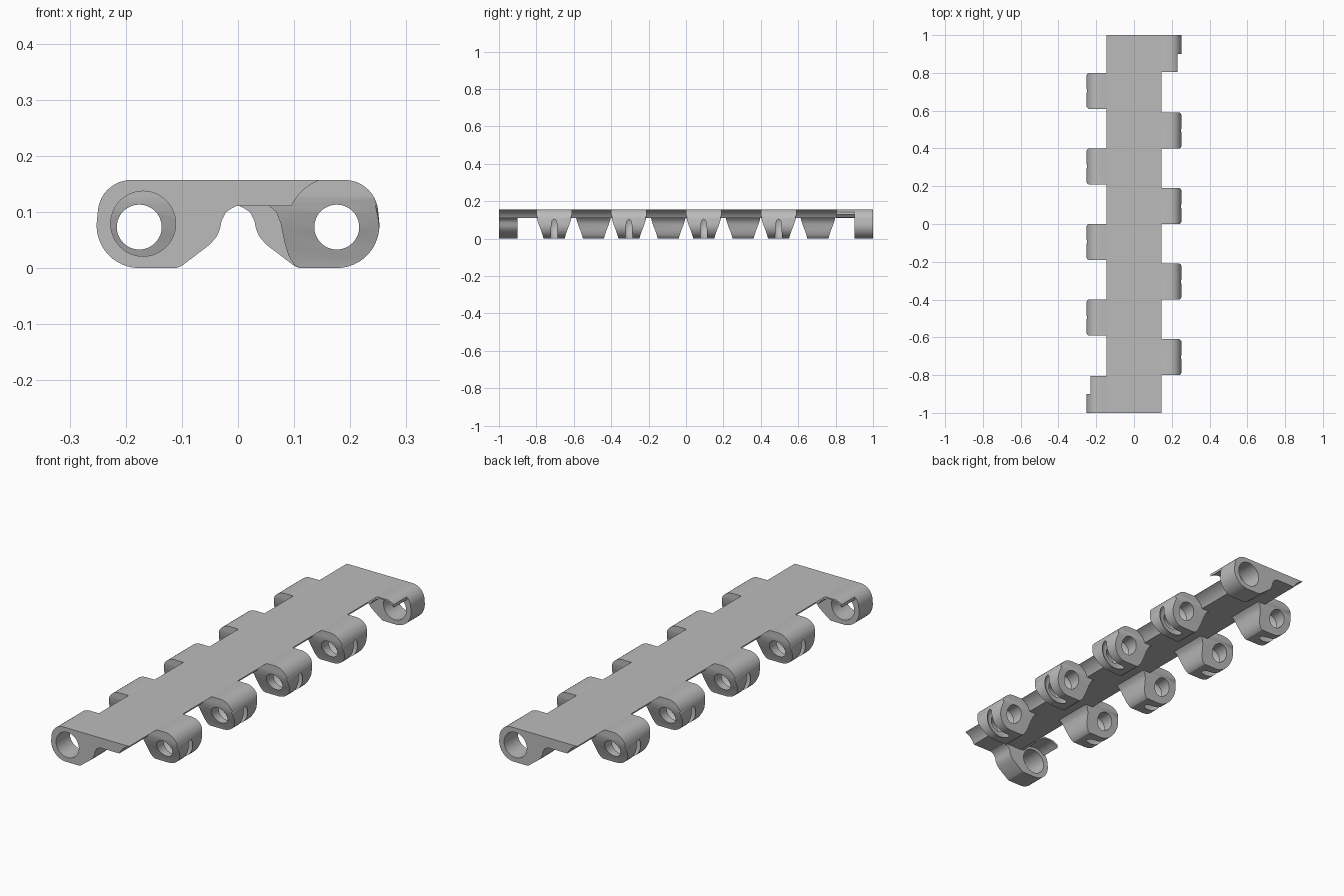
import bpy, bmesh
from math import pi, sin, cos, radians

cube = bpy.data.objects.get("Cube")
if cube:
    bpy.data.objects.remove(cube)

TOP = 0.157           # height of the flat top
AX, AZ = 0.176, 0.073  # hinge axis position

grey = bpy.data.materials.new("light grey")
grey.use_nodes = True
grey.diffuse_color = (0.5, 0.5, 0.5, 1)
grey.node_tree.nodes["Principled BSDF"].inputs["Base Color"].default_value = (0.5, 0.5, 0.5, 1)


def arc(cx, cz, r, a0, a1, n=12):
    angles = [radians(a0 + (a1 - a0) * i / n) for i in range(n + 1)]
    return [(cx + r * cos(a), cz + r * sin(a)) for a in angles]


def finish(name, bm):
    bmesh.ops.recalc_face_normals(bm, faces=bm.faces)
    mesh = bpy.data.meshes.new(name)
    bm.to_mesh(mesh)
    bm.free()
    mesh.materials.append(grey)
    obj = bpy.data.objects.new(name, mesh)
    bpy.context.collection.objects.link(obj)
    return obj


def prism(name, profile, lo, hi, axis="y"):
    """Extrude a closed profile along one axis."""
    place = {"x": lambda p, t: (t, p[0], p[1]),
             "y": lambda p, t: (p[0], t, p[1]),
             "z": lambda p, t: (p[0], p[1], t)}[axis]
    bm = bmesh.new()
    a = [bm.verts.new(place(p, lo)) for p in profile]
    b = [bm.verts.new(place(p, hi)) for p in profile]
    bm.faces.new(a)
    bm.faces.new(b[::-1])
    for i in range(len(a)):
        j = (i + 1) % len(a)
        bm.faces.new((a[i], a[j], b[j], b[i]))
    return finish(name, bm)


def lathe(name, rings, cx=AX, cz=AZ, n=48):
    """Solid of revolution about a hinge axis, from (y, radius) pairs."""
    bm = bmesh.new()
    loops = [[bm.verts.new((cx + r * cos(2 * pi * i / n), y, cz + r * sin(2 * pi * i / n)))
              for i in range(n)] for y, r in rings]
    for a, b in zip(loops, loops[1:]):
        for i in range(n):
            j = (i + 1) % n
            bm.faces.new((a[i], a[j], b[j], b[i]))
    bm.faces.new(loops[0])
    bm.faces.new(loops[-1][::-1])
    return finish(name, bm)


def carve(obj, cutters):
    """Apply boolean cutters in order, then delete them."""
    for cutter, operation in cutters:
        cutter.hide_render = True
        mod = obj.modifiers.new("cut", "BOOLEAN")
        mod.object, mod.operation, mod.solver = cutter, operation, "EXACT"
    deps = bpy.context.evaluated_depsgraph_get()
    mesh = bpy.data.meshes.new_from_object(obj.evaluated_get(deps))
    obj.modifiers.clear()
    obj.data = mesh
    for cutter, _ in cutters:
        bpy.data.objects.remove(cutter)


def smooth(obj):
    for p in obj.data.polygons:
        p.use_smooth = True
    obj.data.set_sharp_from_angle(angle=radians(30))


def copy(obj, name, y=0.0, turned=False):
    dup = bpy.data.objects.new(name, obj.data)
    dup.location.y = y
    dup.rotation_euler.z = pi if turned else 0
    bpy.context.collection.objects.link(dup)


# Spine: flat top, hollow flanks that clear the neighbouring knuckles
flank = arc(AX, AZ, 0.089, 110, 155)
spine = prism("spine", flank + [(-x, z) for x, z in reversed(flank)], -1, 1)
smooth(spine)

# Shared rounded outer outline, from top to bottom
upper = arc(0.19, 0.097, 0.06, 90, 8)
outline = [(0.1455, TOP)] + upper + arc(AX, 0.076, 0.076, 5, -90)
root = [(0.06, 0.13), (0.12, 0.15)]

# Forked knuckle: tapered cheeks, central slot and pin hole
neck = [(0.11, 0), (0.1, 0.006), (0.09, 0.022), (0.083, 0.045), (0.076, 0.08),
        (0.068, 0.1), (0.055, 0.111)]
fork = prism("right_fork_1", outline + neck + root, -0.095, 0.095)
side = [(0.095, 0.2), (0.095, 0.125), (0.09, 0.1), (0.08, 0.07), (0.07, 0.045),
        (0.06, 0.015), (0.054, -0.01)]
taper = prism("taper", side + [(-y, z) for y, z in reversed(side)], 0, 0.3, "x")
corner = arc(0.232, 0.077, 0.02, 0, 90, 6)
plan = prism("plan", [(0, -0.097)] + [(x, -y) for x, y in reversed(corner)]
             + corner + [(0, 0.097)], -0.1, 0.3, "z")
slot = lathe("slot", [(0.03 * sin(radians(a)), 0.05 + 0.03 * cos(radians(a)))
                      for a in range(-90, 91, 15)])
pin = lathe("pin", [(-0.2, 0.04), (0.2, 0.04)])
carve(fork, [(taper, "INTERSECT"), (plan, "INTERSECT"),
             (slot, "DIFFERENCE"), (pin, "DIFFERENCE")])
smooth(fork)
stations = [-0.705, -0.305, 0.095, 0.495]
fork.location.y = stations[0]
for i, y in enumerate(stations):
    if i:
        copy(fork, f"right_fork_{i + 1}", y)
    copy(fork, f"left_fork_{i + 1}", -y, True)

# End eyelet with a wide bore and a broad curved neck
web = [(0.11, 0), (0.1, 0.004), (0.05, 0.042), (0.038, 0.056), (0.032, 0.07),
       (0.029, 0.085), (0.021, 0.1), (0.01, 0.107), (0, 0.112), (0, 0.13)]
eyelet = prism("back_eyelet", outline + web + root, 0.9, 1)
bore = lathe("bore", [(0.8, 0.058), (1.1, 0.058)], 0.169, 0.079)
carve(eyelet, [(bore, "DIFFERENCE")])
smooth(eyelet)
copy(eyelet, "front_eyelet", 0, True)

# Thin cover beside each eyelet, hollowed for the neighbouring fork
edge = [p for p in upper if p[0] < 0.234]
cover = prism("back_cover", [(0.1455, TOP)] + edge + arc(AX, AZ, 0.078, 46, 150)
              + [(0.08, 0.12), (0.12, 0.15)], 0.805, 0.9)
smooth(cover)
copy(cover, "front_cover", 0, True)
